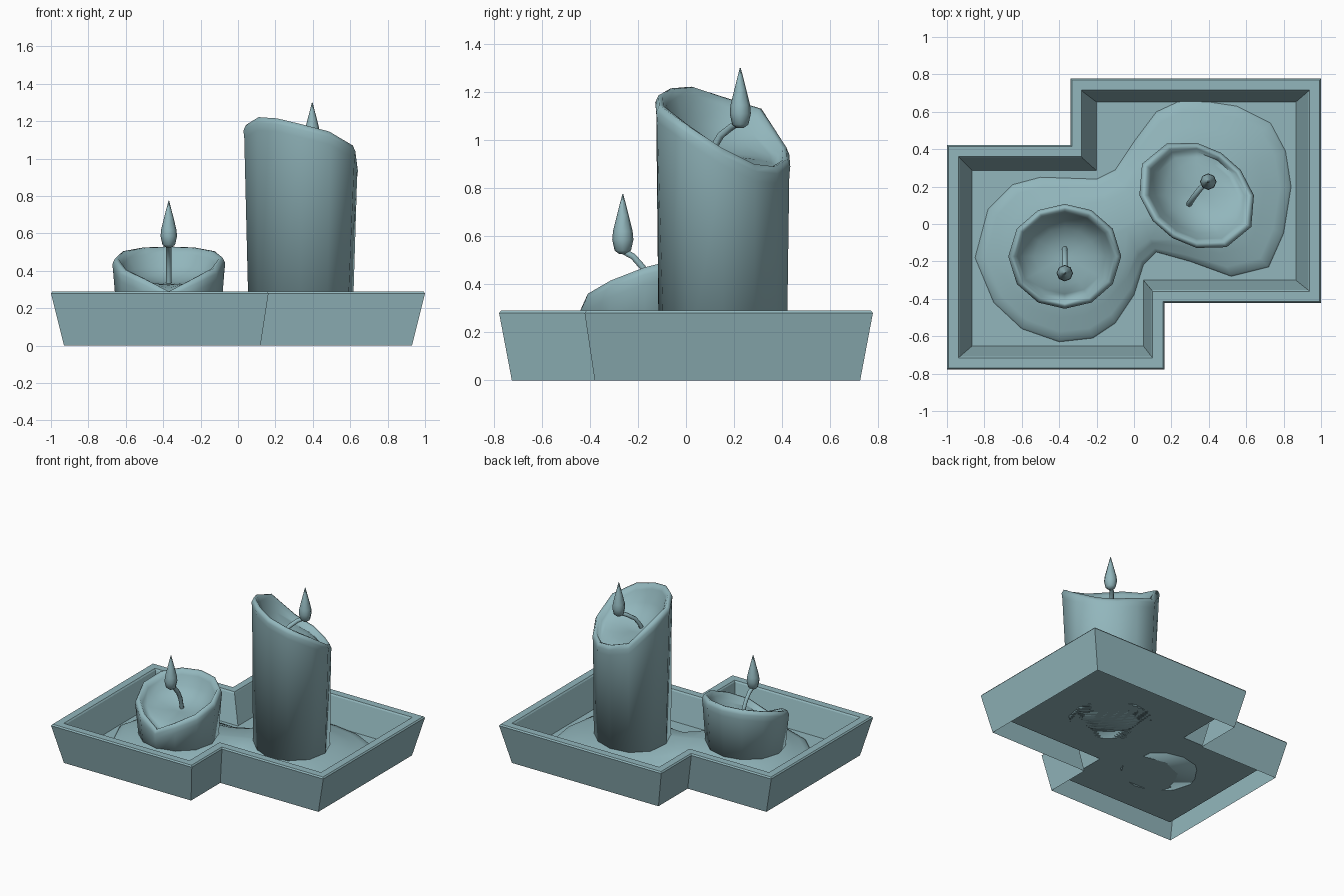
import bpy, bmesh, math
from mathutils import Vector

cube = bpy.data.objects.get("Cube")
if cube:
    bpy.data.objects.remove(cube, do_unlink=True)

wax = bpy.data.materials.new("dusty_teal")
wax.use_nodes = True
COLOUR = (0.287, 0.468, 0.503, 1)
wax.diffuse_color = COLOUR
wax.node_tree.nodes["Principled BSDF"].inputs["Base Color"].default_value = COLOUR


def loft(name, rings, smooth_angle=None, open_base=False):
    """Skin a stack of closed rings, cap the end and, unless open, the base."""
    bm = bmesh.new()
    loops = [[bm.verts.new(p) for p in ring] for ring in rings]
    n = len(rings[0])
    for low, high in zip(loops, loops[1:]):
        for i in range(n):
            j = (i + 1) % n
            bm.faces.new((low[i], low[j], high[j], high[i]))
    if not open_base:
        bm.faces.new(loops[0][::-1])
    bm.faces.new(loops[-1])
    mesh = bpy.data.meshes.new(name)
    bm.to_mesh(mesh)
    bm.free()
    mesh.materials.append(wax)
    if smooth_angle:
        mesh.polygons.foreach_set("use_smooth", [True] * len(mesh.polygons))
        mesh.set_sharp_from_angle(angle=math.radians(smooth_angle))
    obj = bpy.data.objects.new(name, mesh)
    bpy.context.collection.objects.link(obj)


def stepped_outline(ex, ey, nx, mx, ny, my, z):
    """Two overlapping rectangles: outer extents plus the two notch corners."""
    return [(-ex, -ey, z), (nx, -ey, z), (nx, -ny, z), (ex, -ny, z),
            (ex, ey, z), (-mx, ey, z), (-mx, my, z), (-ex, my, z)]


# Tray: sloped outer wall, softened rim, sloped inner wall, raised floor, hollow below
FLOOR = .085
loft("tray", [
    stepped_outline(.93, .725, .12, .28, .38, .38, 0),
    stepped_outline(1, .778, .163, .34, .422, .422, .28),
    stepped_outline(.992, .77, .155, .332, .414, .414, .29),
    stepped_outline(.938, .716, .1, .28, .36, .36, .29),
    stepped_outline(.93, .708, .093, .275, .352, .352, .28),
    stepped_outline(.865, .652, .05, .2, .3, .285, FLOOR),
], open_base=True)

# Spilled wax: a low mound that climbs from its edge to the line between candles
SMALL, TALL = Vector((-.37, -.173)), Vector((.335, .153))
edge = [(-.85, -.18), (-.78, .08), (-.65, .21), (-.5, .25), (-.2, .24), (-.1, .29),
        (0, .44), (.12, .6), (.25, .66), (.35, .66), (.55, .63), (.73, .54),
        (.81, .39), (.84, .2), (.8, -.05), (.72, -.23), (.52, -.28), (.3, -.2),
        (.12, -.15), (.05, -.22), (0, -.38), (-.1, -.53), (-.22, -.61),
        (-.4, -.63), (-.6, -.56), (-.75, -.42)]


def puddle_ring(t, z):
    ring = []
    for p in map(Vector, edge):
        axis = TALL - SMALL
        s = min(1, max(0, (p - SMALL).dot(axis) / axis.length_squared))
        q = p.lerp(SMALL + axis * s, t)
        ring.append((q.x, q.y, z))
    # The outline runs clockwise, so flip it to face outwards
    return ring[::-1]


loft("wax_puddle", [puddle_ring(t, z) for t, z in
                    ((0, FLOOR), (.02, .097), (.12, .111), (.28, .13),
                     (.42, .15), (.95, .165))], 60, open_base=True)


def candle(name, centre, base, top, turn, rim, bowl_z):
    """Flared oval candle whose rim height varies around, with a melted bowl."""
    n = len(rim)

    def ring(axes, scale, height):
        a, b = axes
        points = []
        for i, h in enumerate(rim):
            angle = math.tau * i / n
            local = angle - math.radians(turn)
            r = scale * a * b / math.hypot(b * math.cos(local), a * math.sin(local))
            points.append((centre.x + r * math.cos(angle),
                           centre.y + r * math.sin(angle), height(h)))
        return points

    rings = [ring(base, 1, lambda h: FLOOR), ring(top, .985, lambda h: h - .07),
             ring(top, 1, lambda h: h - .03), ring(top, .955, lambda h: h),
             ring(top, .89, lambda h: h - .003), ring(top, .83, lambda h: h - .035)]
    for scale, sink in ((.72, .42), (.54, .72), (.3, .92), (.06, 1)):
        rings.append(ring(top, scale, lambda h: (h - .035) * (1 - sink) + bowl_z * sink))
    loft(name, rings, 100)


candle("small_candle", SMALL, (.272, .255), (.302, .28), 0,
       [.47, .505, .525, .53, .525, .505, .465, .41, .36, .29, .36, .415], .33)
candle("tall_candle", TALL, (.288, .257), (.338, .262), -35,
       [.965, .9, .89, .92, .97, 1.13, 1.18, 1.222, 1.215, 1.185, 1.145, 1.07], .93)


# Wicks and flames
def wick(name, points):
    curve = bpy.data.curves.new(name, "CURVE")
    curve.dimensions = "3D"
    curve.bevel_depth = .015
    curve.bevel_resolution = 1
    curve.use_fill_caps = True
    spline = curve.splines.new("POLY")
    spline.points.add(len(points) - 1)
    for slot, p in zip(spline.points, points):
        slot.co = (*p, 1)
    spline.use_smooth = True
    curve.materials.append(wax)
    bpy.context.collection.objects.link(bpy.data.objects.new(name, curve))


def flame(name, x, y, z):
    profile = ((.014, 0), (.034, .015), (.044, .06), (.041, .095), (.025, .16), (.002, .25))
    loft(name, [[(x + r * math.cos(math.tau * i / 8), y + r * math.sin(math.tau * i / 8), z + h)
                 for i in range(8)] for r, h in profile], 60)


wick("small_wick", [(-.37, -.13, .32), (-.37, -.15, .41), (-.37, -.18, .47),
                    (-.37, -.22, .515), (-.37, -.265, .54)])
flame("small_flame", -.37, -.263, .525)
wick("tall_wick", [(.285, .09, .9), (.3, .115, .97), (.32, .145, 1.02),
                   (.355, .19, 1.055), (.395, .225, 1.075)])
flame("tall_flame", .397, .226, 1.05)
